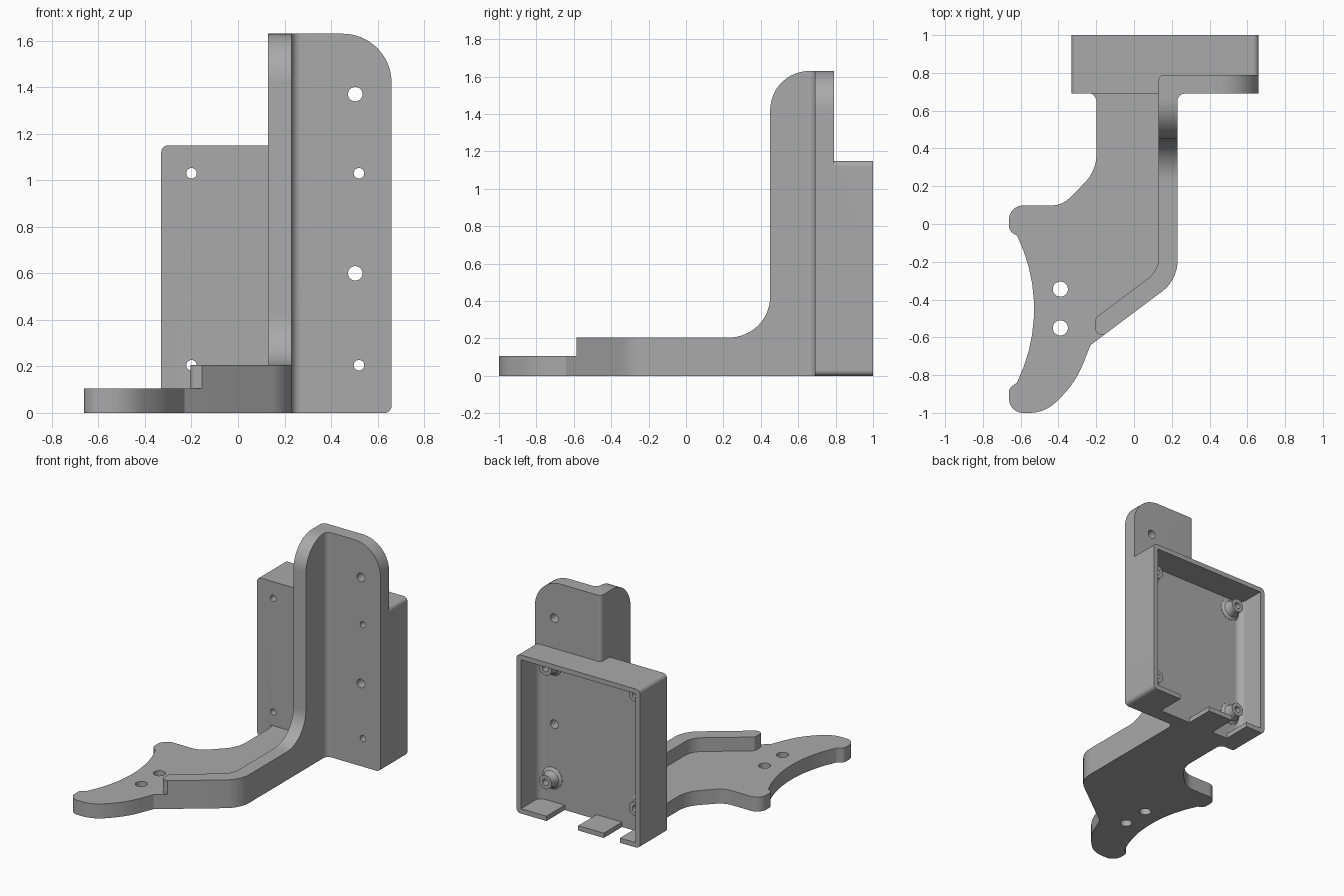
import bpy, bmesh, math
from mathutils import Vector

cube = bpy.data.objects.get("Cube")
if cube:
    bpy.data.objects.remove(cube, do_unlink=True)

grey = bpy.data.materials.new("plain grey")
grey.use_nodes = True
grey.diffuse_color = (0.4, 0.4, 0.4, 1)
grey.node_tree.nodes["Principled BSDF"].inputs["Base Color"].default_value = (0.4, 0.4, 0.4, 1)


def rounded(corners):
    """Outline from (u, v, optional radius) corners, each radius a true arc."""
    out = []
    for i, corner in enumerate(corners):
        p = Vector(corner[:2])
        if len(corner) < 3:
            out.append(p)
            continue
        radius = corner[2]
        to_prev = (Vector(corners[i - 1][:2]) - p).normalized()
        to_next = (Vector(corners[(i + 1) % len(corners)][:2]) - p).normalized()
        half = to_prev.angle(to_next) / 2
        centre = p + (to_prev + to_next).normalized() * radius / math.sin(half)
        start = p + to_prev * radius / math.tan(half) - centre
        end = p + to_next * radius / math.tan(half) - centre
        a = math.atan2(start.y, start.x)
        sweep = (math.atan2(end.y, end.x) - a + math.pi) % math.tau - math.pi
        steps = max(4, math.ceil(abs(sweep) / math.radians(6)))
        for k in range(steps + 1):
            t = a + sweep * k / steps
            out.append(centre + radius * Vector((math.cos(t), math.sin(t))))
    return out


def place(u, v, w, axis):
    return {"x": (w, u, v), "y": (u, w, v), "z": (u, v, w)}[axis]


def loft(name, sections, axis):
    """Solid through (outline, position) sections along an axis."""
    bm = bmesh.new()
    rings = [[bm.verts.new(place(p[0], p[1], w, axis)) for p in outline]
             for outline, w in sections]
    bm.faces.new(rings[0])
    bm.faces.new(rings[-1])
    for low, high in zip(rings, rings[1:]):
        for i in range(len(low)):
            bm.faces.new((low[i - 1], low[i], high[i], high[i - 1]))
    bmesh.ops.recalc_face_normals(bm, faces=bm.faces)
    mesh = bpy.data.meshes.new(name)
    bm.to_mesh(mesh)
    bm.free()
    mesh.materials.append(grey)
    obj = bpy.data.objects.new(name, mesh)
    bpy.context.collection.objects.link(obj)
    return obj


def prism(name, corners, axis, start, end):
    outline = rounded(corners)
    return loft(name, [(outline, start), (outline, end)], axis)


def circle(u, v, r, n=32):
    return [(u + r * math.cos(math.tau * k / n), v + r * math.sin(math.tau * k / n))
            for k in range(n)]


def combine(body, tool, operation):
    tool.hide_render = True
    mod = body.modifiers.new("combine", "BOOLEAN")
    mod.operation, mod.solver, mod.object = operation, "EXACT", tool
    bpy.context.view_layer.objects.active = body
    bpy.ops.object.modifier_apply(modifier=mod.name)
    bpy.data.objects.remove(tool, do_unlink=True)


# Upright wall: L-shaped plan trimmed by its side and front silhouettes
body = prism("mounting_bracket", [
    (-.155, -.585), (.23, -.296, .2), (.23, .69, .04), (.66, .69), (.66, .79),
    (.13, .79, .03), (.13, -.246, .14), (-.205, -.4975, .03), (-.205, -.585, .03)],
    "z", 0, 1.7)
combine(body, prism("side_silhouette", [
    (-1.2, -.1), (1.1, -.1), (1.1, 1.63), (.45, 1.63, .21), (.45, .205, .22),
    (-1.2, .205)], "x", -1, 1), "INTERSECT")
combine(body, prism("front_silhouette", [
    (-1, -.1), (.6, -.1), (.6, 1), (.66, 1), (.66, 1.63, .21), (-1, 1.63)],
    "y", -1.2, 1.2), "INTERSECT")

# Base plate with two rounded horns
combine(body, prism("base_plate", [
    (-.3, .75), (-.3, .695), (-.198, .695, .05), (-.198, .282, .22), (-.38, .098, .14),
    (-.662, .098, .075), (-.662, -.04, .05), (-.62, -.06), (-.43, -.45, .88),
    (-.62, -.84), (-.662, -.87, .04), (-.662, -1, .075), (-.47, -1, .2),
    (-.31, -.84, .5), (-.23, -.641), (-.15, -.581), (-.1, -.5), (.16, -.3),
    (.18, -.2), (.18, .75)], "z", 0, .105), "UNION")

# Rear housing, hollowed from the back
combine(body, prism("housing", [
    (-.33, 0, .03), (.66, 0, .03), (.66, 1.15, .03), (-.33, 1.15, .03)],
    "y", .69, 1), "UNION")
combine(body, prism("cavity", [
    (-.295, .79, .05), (.625, .79, .05), (.625, 1.1), (-.295, 1.1)],
    "z", .035, 1.115), "DIFFERENCE")

# Two openings in the housing floor
for left, right in ((.165, .42), (-.17, -.04)):
    combine(body, prism("floor_opening", [
        (left, -.1), (right, -.1), (right, .06), (left, .06)],
        "y", .79, 1.1), "DIFFERENCE")

# Flared screw bosses with through holes
for x in (-.2, .52):
    for z in (.205, 1.03):
        combine(body, loft("screw_boss", [
            (circle(x, z, .09), .76), (circle(x, z, .08), .792),
            (circle(x, z, .06), .805), (circle(x, z, .05), .83),
            (circle(x, z, .05), .87)], "y"), "UNION")
        hole = circle(x, z, .0225)
        combine(body, loft("screw_hole", [(hole, .6), (hole, 1.1)], "y"), "DIFFERENCE")

# Mounting holes in the upright plate and the base
for z in (.6, 1.37):
    hole = circle(.504, z, .031)
    combine(body, loft("plate_hole", [(hole, .6), (hole, 1.1)], "y"), "DIFFERENCE")
for y in (-.345, -.55):
    hole = circle(-.39, y, .04)
    combine(body, loft("base_hole", [(hole, -.1), (hole, .2)], "z"), "DIFFERENCE")

bpy.ops.object.select_all(action="DESELECT")
body.select_set(True)
bpy.context.view_layer.objects.active = body
bpy.ops.object.shade_smooth_by_angle(angle=math.radians(30))
